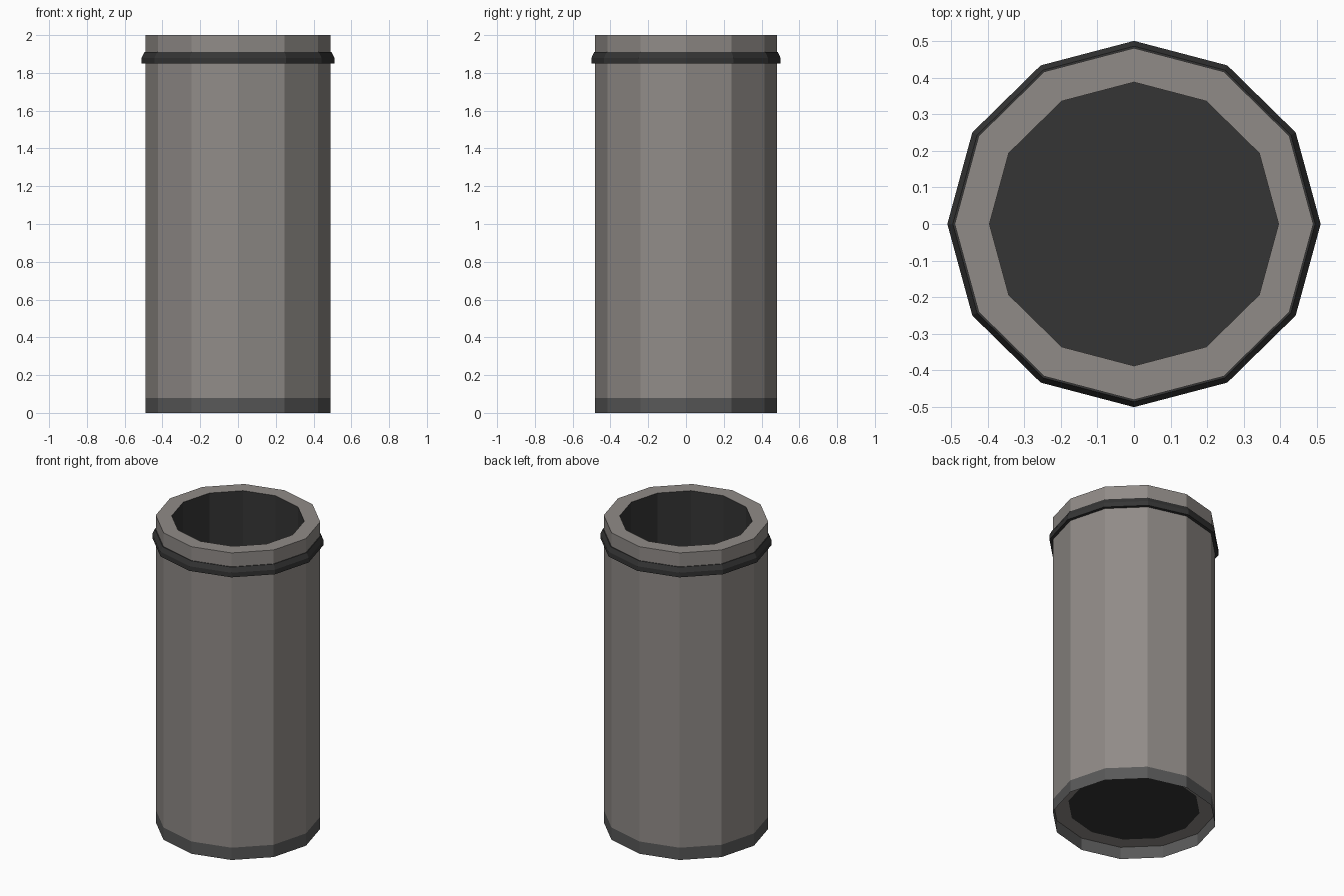
import bpy, bmesh, math

if "Cube" in bpy.data.objects:
    bpy.data.objects.remove(bpy.data.objects["Cube"])

SIDES = 12
Y_SCALE = 0.981  # the section is slightly narrower in y


def material(name, rgb):
    m = bpy.data.materials.new(name)
    m.diffuse_color = (*rgb, 1)
    m.use_nodes = True
    m.node_tree.nodes["Principled BSDF"].inputs["Base Color"].default_value = m.diffuse_color
    return m


def lathe(name, profile, mat, closed=False, cap=False):
    """Sweep an (r, z) profile round z; the profile runs up for outward faces."""
    bm = bmesh.new()
    rings = []
    for r, z in profile:
        rings.append([bm.verts.new((r * math.cos(math.tau * i / SIDES),
                                    r * math.sin(math.tau * i / SIDES) * Y_SCALE, z))
                      for i in range(SIDES)])
    pairs = list(zip(rings, rings[1:]))
    if closed:
        pairs.append((rings[-1], rings[0]))
    for a, b in pairs:
        for i in range(SIDES):
            j = (i + 1) % SIDES
            bm.faces.new((a[i], a[j], b[j], b[i]))
    if cap:
        bm.faces.new(rings[-1])
    mesh = bpy.data.meshes.new(name)
    bm.to_mesh(mesh)
    bm.free()
    mesh.materials.append(mat)
    obj = bpy.data.objects.new(name, mesh)
    bpy.context.collection.objects.link(obj)
    return obj


shell = material("warm_grey", (0.28, 0.26, 0.245))
base = material("base_grey", (0.10, 0.10, 0.10))
dark = material("dark_grey", (0.035, 0.035, 0.035))

# Outer wall with its top rim and recessed underside
lathe("outer_wall", [(0.395, 0.08), (0.49, 0.08), (0.49, 2.0), (0.395, 2.0)], shell)

# Dark bore, closed by a floor at the bottom
lathe("inner_lining", [(0.395, 2.0), (0.395, 0.08)], dark, cap=True)

# Thin skirt below the recessed underside
lathe("base_skirt", [(0.49, 0.0), (0.49, 0.08)], base)

# Chamfered collar just below the rim
lathe("collar", [(0.488, 1.85), (0.51, 1.85), (0.51, 1.88), (0.495, 1.91), (0.488, 1.91)],
      dark, closed=True)
